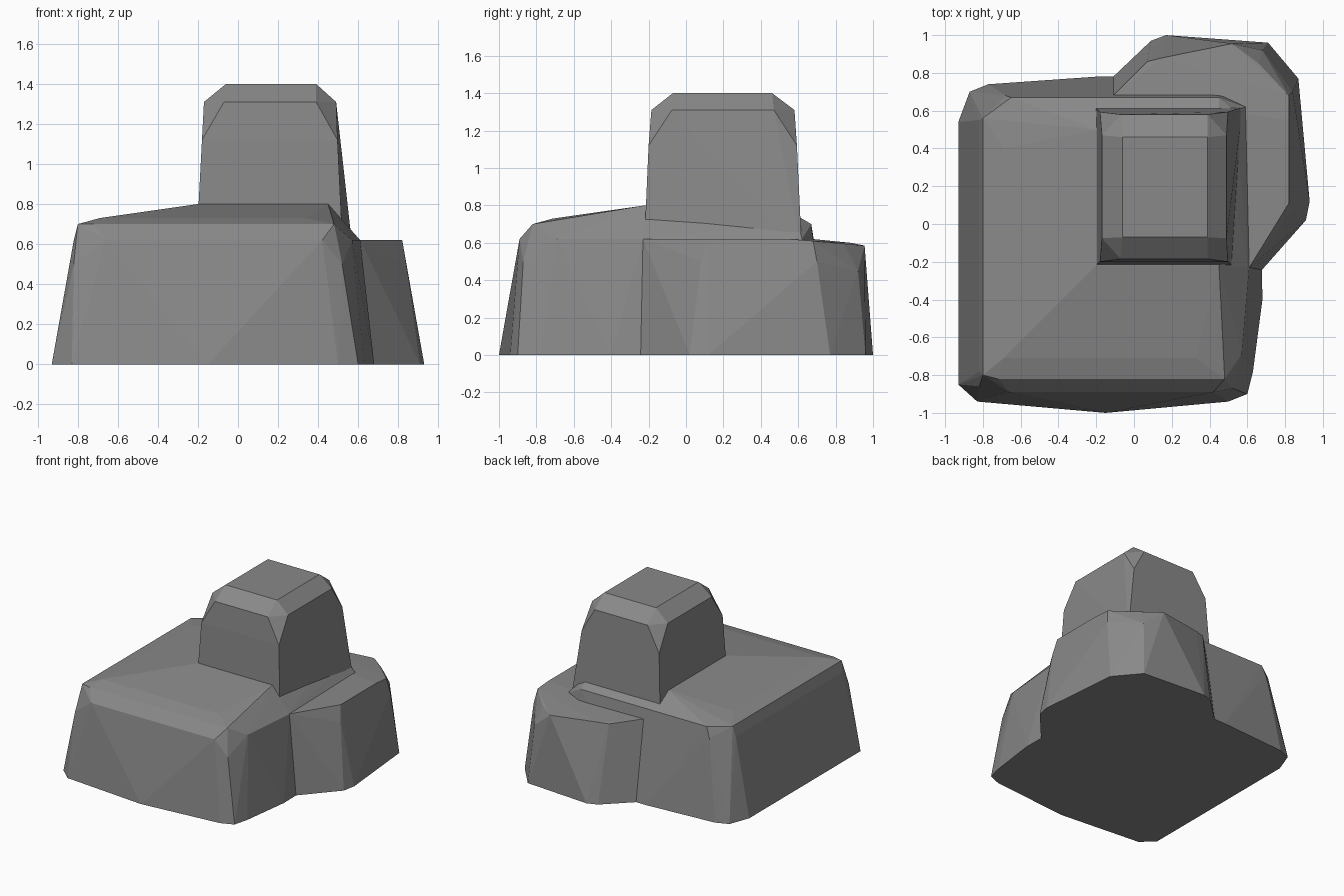
import bpy, bmesh, math

cube = bpy.data.objects.get("Cube")
if cube:
    bpy.data.objects.remove(cube, do_unlink=True)

# Single stone colour
stone = bpy.data.materials.new("stone_grey")
stone.use_nodes = True
grey = (0.25, 0.25, 0.25, 1)
stone.diffuse_color = grey
stone.node_tree.nodes["Principled BSDF"].inputs["Base Color"].default_value = grey


def ring(z, outline):
    """Lift a flat outline to one height."""
    return [(x, y, z) for x, y in outline]


def rect(z, x0, x1, y0, y1, cx=0, cy=0):
    """Rectangle at one height, with corners cut by cx and cy."""
    pts = []
    for x, sx in ((x0, 1), (x1, -1)):
        for y, sy in ((y0, 1), (y1, -1)):
            pts += [(x + sx * cx, y, z), (x, y + sy * cy, z)]
    return list(dict.fromkeys(pts))


def boulder(name, points):
    """Faceted stone wrapped tightly around its corner points."""
    bm = bmesh.new()
    for p in points:
        bm.verts.new(p)
    hull = bmesh.ops.convex_hull(bm, input=bm.verts[:])
    spare = {g for g in hull["geom_interior"] + hull["geom_unused"]
             if isinstance(g, bmesh.types.BMVert)}
    bmesh.ops.delete(bm, geom=list(spare), context="VERTS")
    bmesh.ops.dissolve_limit(bm, angle_limit=math.radians(1.5),
                             verts=bm.verts[:], edges=bm.edges[:])
    bmesh.ops.recalc_face_normals(bm, faces=bm.faces[:])
    mesh = bpy.data.meshes.new(name)
    bm.to_mesh(mesh)
    bm.free()
    mesh.materials.append(stone)
    obj = bpy.data.objects.new(name, mesh)
    bpy.context.collection.objects.link(obj)
    return obj


# Wide main slab with a chamfered rim and a gently raised top
slab = ring(0, [(-0.93, -0.85), (-0.83, -0.94), (-0.15, -1.0), (0.5, -0.94),
                (0.6, -0.9), (0.63, -0.78), (0.68, -0.4), (0.68, -0.24),
                (0.66, 0.7), (-0.11, 0.78), (-0.2, 0.78), (-0.77, 0.74),
                (-0.87, 0.7), (-0.93, 0.54)])
slab += ring(0.62, [(-0.82, -0.78), (-0.66, -0.89), (0.42, -0.89),
                    (0.57, -0.69), (0.61, -0.23), (0.59, 0.62),
                    (0.45, 0.68), (-0.68, 0.68), (-0.82, 0.55)])
slab += ring(0.5, [(-0.82, -0.86), (0.52, -0.87)])
slab += ring(0.7, [(-0.8, -0.8), (-0.72, -0.82), (0.48, -0.82), (0.52, -0.22),
                   (0.53, 0.6), (0.45, 0.67), (-0.65, 0.67), (-0.8, 0.56)])
slab += ring(0.73, [(-0.69, -0.71), (0.33, -0.71), (-0.69, 0.4)])
slab += rect(0.8, -0.2, 0.45, -0.22, 0.5)
boulder("main_slab", slab)

# Lower shelf bulging out of the back corner
shelf = ring(0, [(0.6, -0.31), (0.68, -0.24), (0.91, 0.02), (0.93, 0.12),
                 (0.87, 0.77), (0.8, 0.84), (0.71, 0.96), (0.17, 1.0),
                 (0.09, 0.97), (-0.11, 0.78), (-0.11, 0.5)])
shelf += ring(0.5, [(0.84, 0.08), (0.84, 0.7)])
shelf += ring(0.62, [(0.61, -0.23), (0.78, 0.07), (0.82, 0.11), (0.82, 0.55),
                     (-0.11, 0.68), (-0.05, 0.5)])
shelf += [(0.82, 0.68, 0.61), (0.52, 0.955, 0.585), (0.66, 0.85, 0.585),
          (0.15, 0.88, 0.6), (0.07, 0.86, 0.6), (0.68, 0.92, 0.45)]
boulder("rear_shelf", shelf)

# Upright block whose corner cuts widen towards its bevelled top
tower = ring(0.55, [(-0.21, -0.225), (0.525, -0.225), (0.575, 0.62), (-0.21, 0.62)])
tower += rect(1.12, -0.18, 0.497, -0.2, 0.593)
tower += rect(1.31, -0.17, 0.49, -0.185, 0.58, 0.1, 0.11)
tower += rect(1.4, -0.06, 0.39, -0.07, 0.46)
boulder("upright_block", tower)
